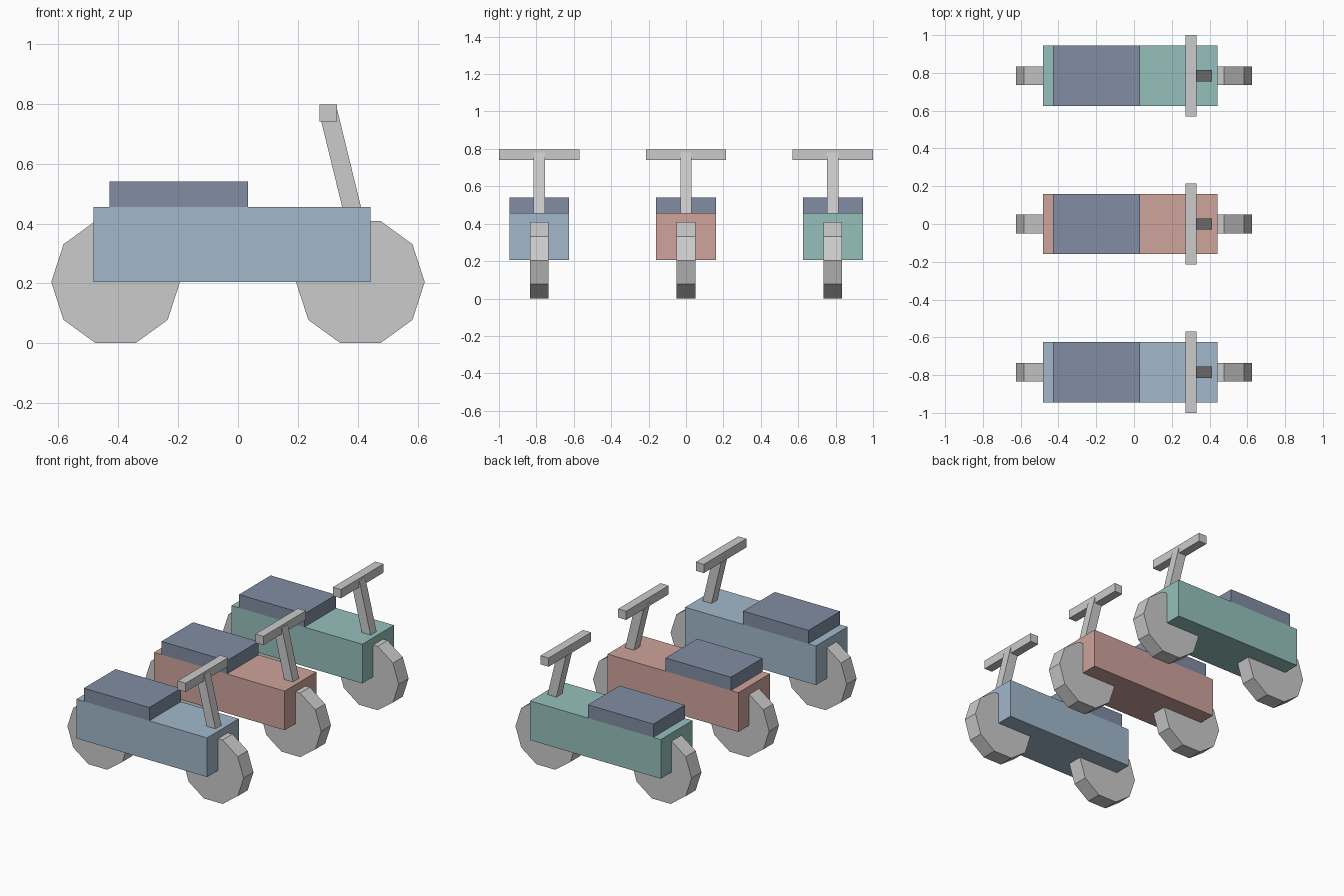
import bpy
import bmesh
from math import cos, sin, pi
from mathutils import Vector

if "Cube" in bpy.data.objects:
    bpy.data.objects.remove(bpy.data.objects["Cube"])


def make_material(name, rgb):
    mat = bpy.data.materials.new(name)
    mat.diffuse_color = (*rgb, 1)
    mat.use_nodes = True
    mat.node_tree.nodes["Principled BSDF"].inputs["Base Color"].default_value = mat.diffuse_color
    return mat


def prism(name, profile, y, width, mat=None):
    """Extrude a side profile (x, z) across the scooter's width."""
    bm = bmesh.new()
    face = bm.faces.new([bm.verts.new((x, y - width / 2, z)) for x, z in profile])
    ext = bmesh.ops.extrude_face_region(bm, geom=[face], use_keep_orig=True)
    moved = [v for v in ext["geom"] if isinstance(v, bmesh.types.BMVert)]
    bmesh.ops.translate(bm, verts=moved, vec=(0, width, 0))
    bmesh.ops.recalc_face_normals(bm, faces=bm.faces)
    mesh = bpy.data.meshes.new(name)
    bm.to_mesh(mesh)
    bm.free()
    obj = bpy.data.objects.new(name, mesh)
    bpy.context.collection.objects.link(obj)
    if mat:
        mesh.materials.append(mat)
    return obj


def rect(x0, x1, z0, z1):
    return [(x0, z0), (x1, z0), (x1, z1), (x0, z1)]


def polygon(cx, cz, r, n):
    return [(cx + r * cos(2 * pi * i / n), cz + r * sin(2 * pi * i / n)) for i in range(n)]


def bar(bottom, top, thickness):
    a, b = Vector(bottom), Vector(top)
    side = (b - a).orthogonal().normalized() * thickness / 2
    return [a - side, a + side, b + side, b - side]


seat_mat = make_material("seat_navy", (0.22, 0.27, 0.37))
scooters = {
    "blue": (-0.785, (0.36, 0.48, 0.60)),
    "red": (0.0, (0.62, 0.37, 0.33)),
    "green": (0.785, (0.30, 0.53, 0.50)),
}

for label, (y, rgb) in scooters.items():
    # Body and seat
    paint = make_material(label + "_paint", rgb)
    prism(label + "_body", rect(-0.483, 0.443, 0.205, 0.456), y, 0.32, paint)
    prism(label + "_seat", rect(-0.43, 0.033, 0.456, 0.541), y, 0.32, seat_mat)
    # Ten-sided wheels
    for end, x in (("rear", -0.409), ("front", 0.409)):
        prism(f"{label}_{end}_wheel", polygon(x, 0.2045, 0.215, 10), y, 0.10)
    # Raked steering stem and handlebar
    prism(label + "_steering_stem", bar((0.393, 0.40), (0.302, 0.773), 0.061), y, 0.06)
    prism(label + "_handlebar", rect(0.273, 0.33, 0.741, 0.797), y, 0.43)
